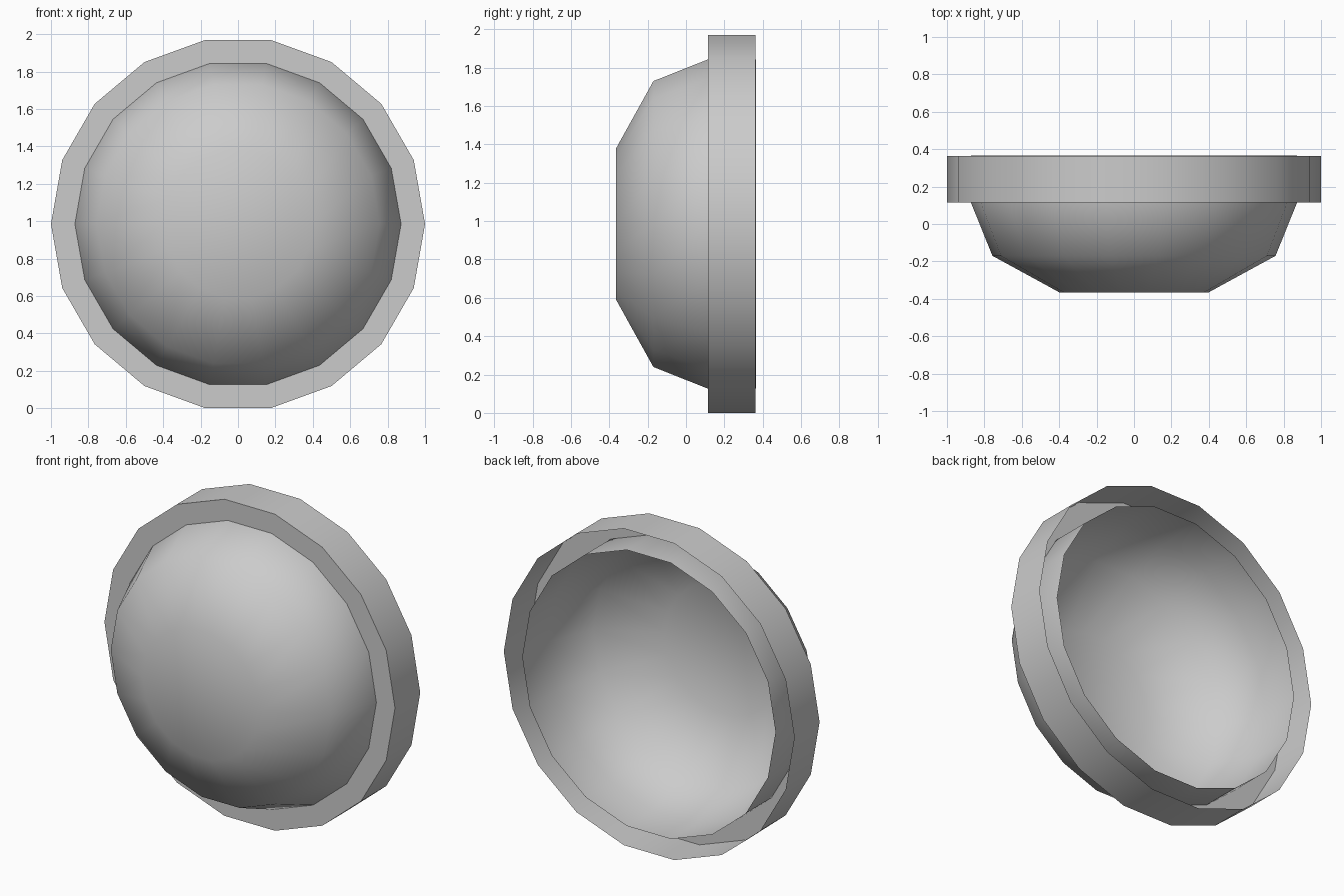
import bpy, bmesh, math

if "Cube" in bpy.data.objects:
    bpy.data.objects.remove(bpy.data.objects["Cube"])

SIDES = 18
CENTRE_Z = math.cos(math.pi / SIDES)   # ring rests on a flat side


def lathe(name, profile, cap=False, angle=180):
    """Spin (radius, y) points about the y axis as an open shell."""
    bm = bmesh.new()
    rings = []
    for r, y in profile:
        rings.append([bm.verts.new((r * math.cos(math.tau * i / SIDES), y,
                                    CENTRE_Z + r * math.sin(math.tau * i / SIDES)))
                      for i in range(SIDES)])
    for a, b in zip(rings, rings[1:]):
        for i in range(SIDES):
            j = (i + 1) % SIDES
            bm.faces.new((a[i], a[j], b[j], b[i]))
    if cap:
        bm.faces.new(rings[0][::-1])
    bmesh.ops.recalc_face_normals(bm, faces=bm.faces)
    # point the shell outward / to the front
    front = min(bm.faces, key=lambda f: f.calc_center_median().y)
    if front.normal.y > 0:
        bmesh.ops.reverse_faces(bm, faces=bm.faces)
    mesh = bpy.data.meshes.new(name)
    bm.to_mesh(mesh)
    bm.free()
    ob = bpy.data.objects.new(name, mesh)
    bpy.context.collection.objects.link(ob)
    bpy.ops.object.select_all(action='DESELECT')
    ob.select_set(True)
    bpy.context.view_layer.objects.active = ob
    if angle == 180:
        bpy.ops.object.shade_smooth()
    else:
        bpy.ops.object.shade_smooth_by_angle(angle=math.radians(angle))
    return ob


# domed lens with a straight collar running to the back
lathe("lens_dome", [(0.40, -0.365), (0.757, -0.17), (0.872, 0.115), (0.872, 0.365)], cap=True)

# outer rim: flat front flange and outer wall, open at the back
lathe("outer_rim", [(0.872, 0.115), (1.0, 0.115), (1.0, 0.363)], angle=40)
